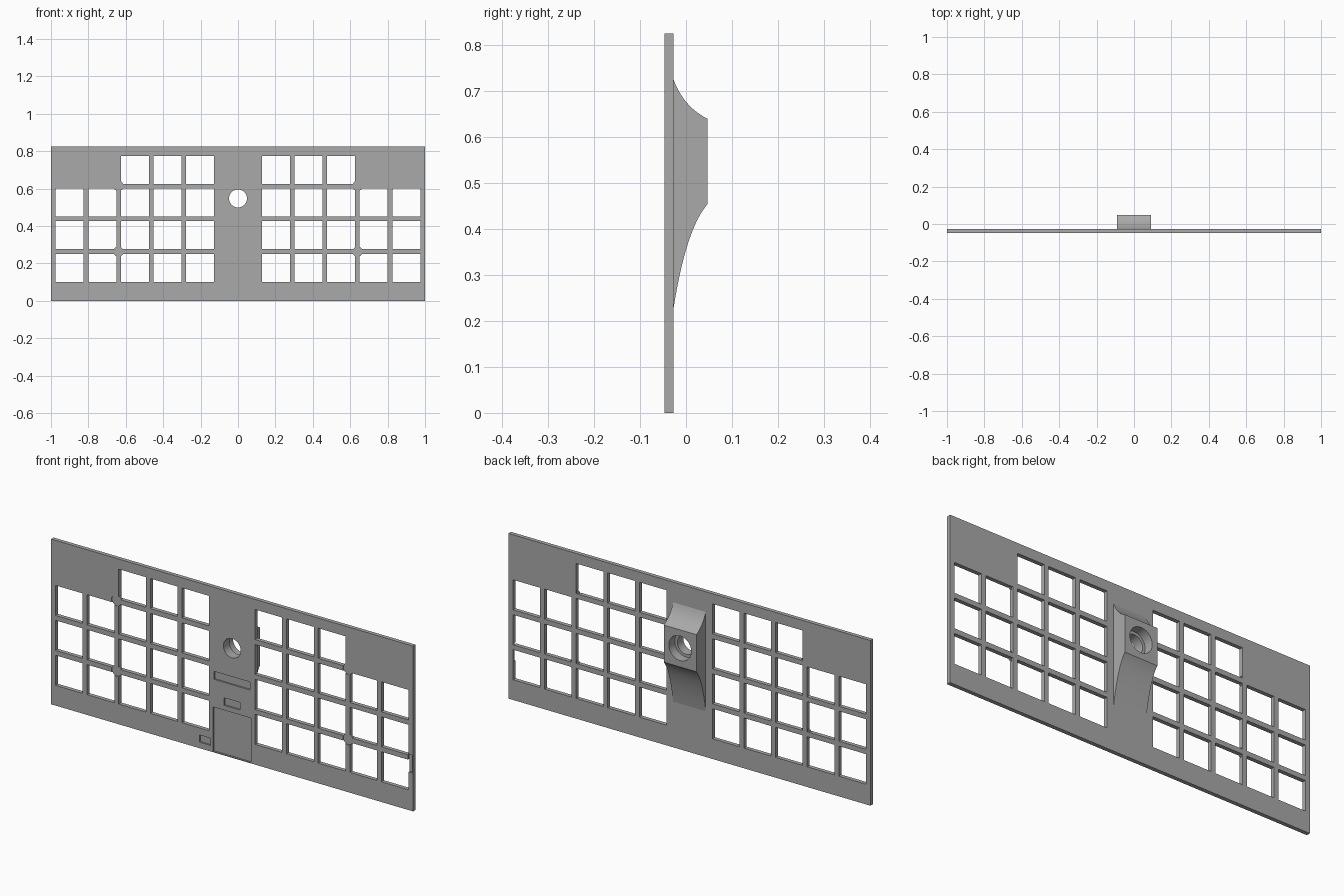
import bpy
import bmesh
import math
from mathutils import Matrix, Vector

cube = bpy.data.objects.get("Cube")
if cube:
    bpy.data.objects.remove(cube, do_unlink=True)

FRONT, BACK, REAR = -0.047, -0.027, 0.047
HEIGHT = 0.825

grey = bpy.data.materials.new("plain grey")
grey.use_nodes = True
grey.diffuse_color = (0.4, 0.4, 0.4, 1)
grey.node_tree.nodes["Principled BSDF"].inputs["Base Color"].default_value = (0.4, 0.4, 0.4, 1)


def add_box(bm, x0, x1, y0, y1, z0, z1):
    scale = Matrix.Diagonal((x1 - x0, y1 - y0, z1 - z0, 1))
    move = Matrix.Translation(((x0 + x1) / 2, (y0 + y1) / 2, (z0 + z1) / 2))
    bmesh.ops.create_cube(bm, size=1, matrix=move @ scale)


def add_cylinder(bm, x, z, radius, y0, y1, sides=48):
    move = Matrix.Translation((x, (y0 + y1) / 2, z))
    bmesh.ops.create_cone(bm, cap_ends=True, segments=sides, radius1=radius, radius2=radius,
                          depth=y1 - y0, matrix=move @ Matrix.Rotation(math.pi / 2, 4, "X"))


def make_object(name, bm):
    bmesh.ops.recalc_face_normals(bm, faces=bm.faces)
    mesh = bpy.data.meshes.new(name)
    bm.to_mesh(mesh)
    bm.free()
    mesh.materials.append(grey)
    obj = bpy.data.objects.new(name, mesh)
    bpy.context.collection.objects.link(obj)
    return obj


def cut(target, bm):
    """Subtract the shapes in bm from the target, then drop the cutter."""
    cutter = make_object("cutter", bm)
    cutter.hide_render = True
    mod = target.modifiers.new("cut", "BOOLEAN")
    mod.operation, mod.solver, mod.object = "DIFFERENCE", "EXACT", cutter
    bpy.ops.object.select_all(action="DESELECT")
    bpy.context.view_layer.objects.active = target
    target.select_set(True)
    bpy.ops.object.modifier_apply(modifier=mod.name)
    bpy.data.objects.remove(cutter, do_unlink=True)


def smooth(obj):
    bpy.ops.object.select_all(action="DESELECT")
    bpy.context.view_layer.objects.active = obj
    obj.select_set(True)
    bpy.ops.object.shade_smooth_by_angle(angle=math.radians(30))


# Plate
bm = bmesh.new()
add_box(bm, -1, 1, FRONT, BACK, 0, HEIGHT)
plate = make_object("plate", bm)

# Square windows, mirrored; the top row has only the three inner columns
bm = bmesh.new()
half = 0.075
for side in (-1, 1):
    for col in range(5):
        x = side * (0.202 + 0.1745 * col)
        for row in range(4 if col < 3 else 3):
            z = 0.176 + 0.1745 * row
            add_box(bm, x - half, x + half, -0.1, 0.1, z - half, z + half)
add_cylinder(bm, 0, 0.547, 0.048, -0.1, 0.1)
cut(plate, bm)

# Shallow recesses in the front: panel, slots, edge notch and round seats
FLOOR = FRONT + 0.008
seats = [(s * 0.639, z) for s in (-1, 1) for z in (0.263, 0.614)]
bm = bmesh.new()
for x0, x1, z0, z1 in ((-0.105, 0.105, 0.004, 0.226),
                       (-0.18, -0.118, 0.03, 0.066),
                       (-0.1, 0.1, 0.365, 0.405),
                       (-0.045, 0.045, 0.25, 0.288),
                       (0.972, 0.994, 0.19, 0.28)):
    add_box(bm, x0, x1, -0.1, FLOOR, z0, z1)
for x, z in seats:
    add_cylinder(bm, x, z, 0.027, -0.1, FRONT + 0.004, 32)
cut(plate, bm)
smooth(plate)

# Round seats filling the window corners
bm = bmesh.new()
for x, z in seats:
    add_cylinder(bm, x, z, 0.027, FRONT + 0.004, FRONT + 0.012, 32)
smooth(make_object("round_seats", bm))


# Rear boss: flat face with concave ramps above and below
def ramp(a, b, c, steps=14):
    a, b, c = Vector(a), Vector(b), Vector(c)
    return [a * (1 - t) ** 2 + b * 2 * t * (1 - t) + c * t * t
            for t in (i / steps for i in range(steps + 1))]


root = BACK - 0.002
profile = [Vector((root, 0.228))]
profile += ramp((BACK, 0.228), (0, 0.4), (REAR, 0.454))
profile += ramp((REAR, 0.639), (-0.005, 0.665), (BACK, 0.724))
profile.append(Vector((root, 0.724)))
bm = bmesh.new()
face = bm.faces.new([bm.verts.new((-0.09, p.x, p.y)) for p in profile])
sweep = bmesh.ops.extrude_face_region(bm, geom=[face])
bmesh.ops.translate(bm, vec=(0.18, 0, 0),
                    verts=[v for v in sweep["geom"] if isinstance(v, bmesh.types.BMVert)])
boss = make_object("rear_boss", bm)

# Stepped bore through the boss
for radius, start in ((0.048, -0.1), (0.062, 0.0)):
    bm = bmesh.new()
    add_cylinder(bm, 0, 0.547, radius, start, 0.1)
    cut(boss, bm)
smooth(boss)
